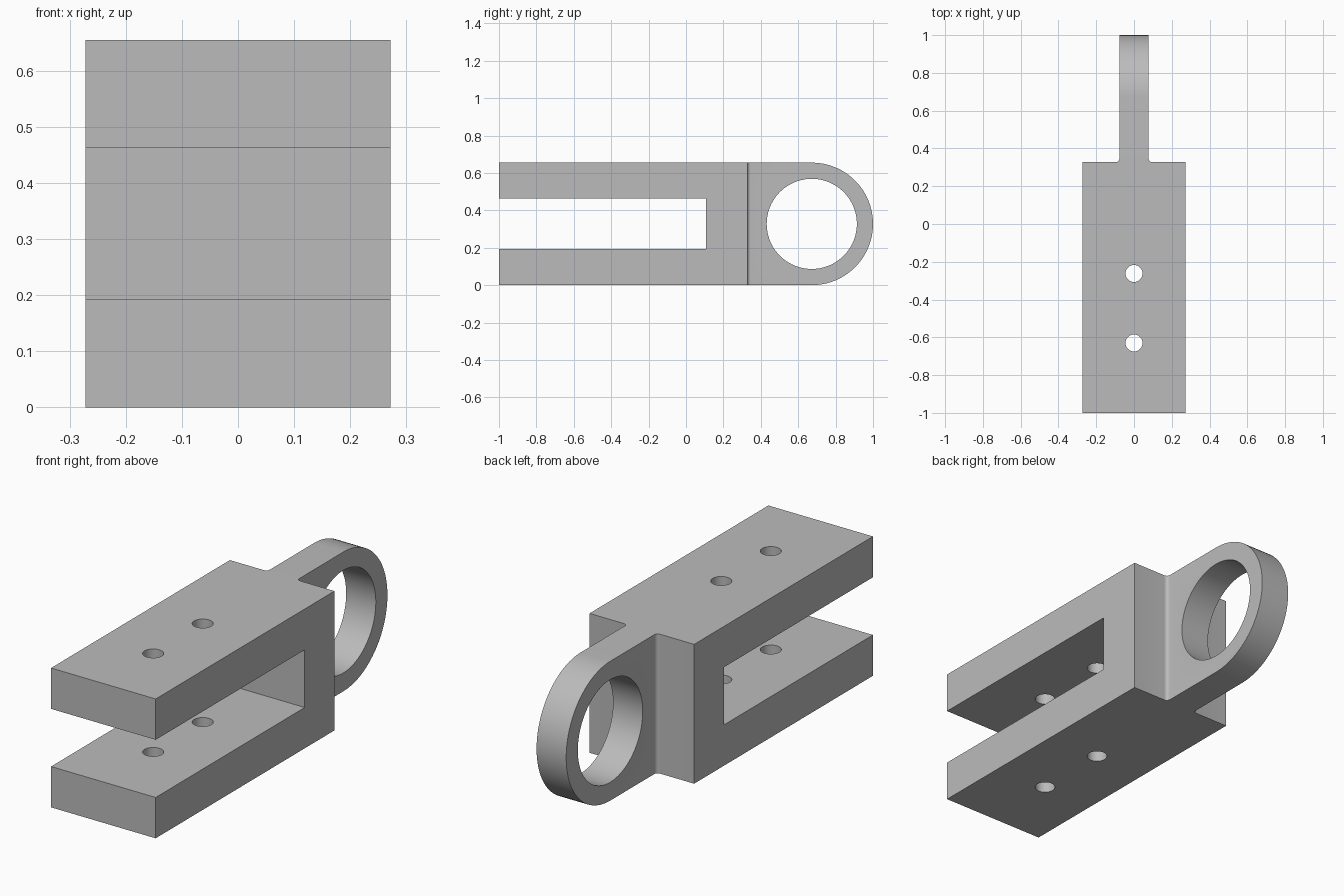
import bpy, bmesh
from math import pi, sin, cos
from mathutils import Vector

cube = bpy.data.objects.get("Cube")
if cube:
    bpy.data.objects.remove(cube, do_unlink=True)

# Overall dimensions
HEIGHT = 0.655
HALF_W = 0.272
TONGUE = 0.077          # half thickness of the eye end
SHOULDER = 0.328        # back of the wide fork
FILLET = 0.018
R = HEIGHT / 2
EYE_Y = 1 - R

steel = bpy.data.materials.new("grey_steel")
steel.use_nodes = True
steel.diffuse_color = (0.5, 0.5, 0.5, 1)
steel.node_tree.nodes["Principled BSDF"].inputs["Base Color"].default_value = (0.5, 0.5, 0.5, 1)


def prism(name, points, sweep):
    """Extrude a closed outline along the sweep vector."""
    bm = bmesh.new()
    face = bm.faces.new([bm.verts.new(p) for p in points])
    grown = bmesh.ops.extrude_face_region(bm, geom=[face])["geom"]
    bmesh.ops.translate(bm, vec=Vector(sweep),
                        verts=[g for g in grown if isinstance(g, bmesh.types.BMVert)])
    bmesh.ops.recalc_face_normals(bm, faces=bm.faces)
    mesh = bpy.data.meshes.new(name)
    bm.to_mesh(mesh)
    bm.free()
    mesh.materials.append(steel)
    obj = bpy.data.objects.new(name, mesh)
    bpy.context.collection.objects.link(obj)
    return obj


def arc(cx, cy, r, start, end, steps):
    angles = [start + (end - start) * i / steps for i in range(steps + 1)]
    return [(cx + r * cos(a), cy + r * sin(a)) for a in angles]


def combine(target, tool, operation):
    mod = target.modifiers.new(tool.name, 'BOOLEAN')
    mod.operation, mod.solver, mod.object = operation, 'EXACT', tool
    bpy.context.view_layer.objects.active = target
    bpy.ops.object.modifier_apply(modifier=mod.name)
    bpy.data.objects.remove(tool, do_unlink=True)


# Plan outline: wide fork, filleted shoulders, narrow tongue
half = [(HALF_W, -1), (HALF_W, SHOULDER)]
half += arc(TONGUE + FILLET, SHOULDER + FILLET, FILLET, -pi / 2, -pi, 6)
half += [(TONGUE, 1.1)]
plan = half + [(-x, y) for x, y in reversed(half)]
clevis = prism("clevis", [(x, y, 0) for x, y in plan], (0, 0, HEIGHT))

# Side silhouette: rounded eye end
side = [(-1.1, 0)] + arc(EYE_Y, R, R, -pi / 2, pi / 2, 48) + [(-1.1, HEIGHT)]
combine(clevis, prism("side_shape", [(-0.5, y, z) for y, z in side], (1, 0, 0)), 'INTERSECT')

# Slot between the fork arms
slot = [(-1.2, 0.192), (0.107, 0.192), (0.107, 0.463), (-1.2, 0.463)]
combine(clevis, prism("slot_cutter", [(-0.5, y, z) for y, z in slot], (1, 0, 0)), 'DIFFERENCE')

# Eye hole
eye = arc(EYE_Y, R, 0.241, 0, 2 * pi, 96)[:-1]
combine(clevis, prism("eye_cutter", [(-0.5, y, z) for y, z in eye], (1, 0, 0)), 'DIFFERENCE')

# Bolt holes through both arms
for y in (-0.262, -0.63):
    ring = arc(0, y, 0.045, 0, 2 * pi, 40)[:-1]
    combine(clevis, prism("bolt_cutter", [(px, py, -0.1) for px, py in ring], (0, 0, 1)), 'DIFFERENCE')

# Smooth the round surfaces, keep the edges sharp
bpy.ops.object.select_all(action='DESELECT')
clevis.select_set(True)
bpy.context.view_layer.objects.active = clevis
bpy.ops.object.shade_smooth_by_angle(angle=pi / 6)
